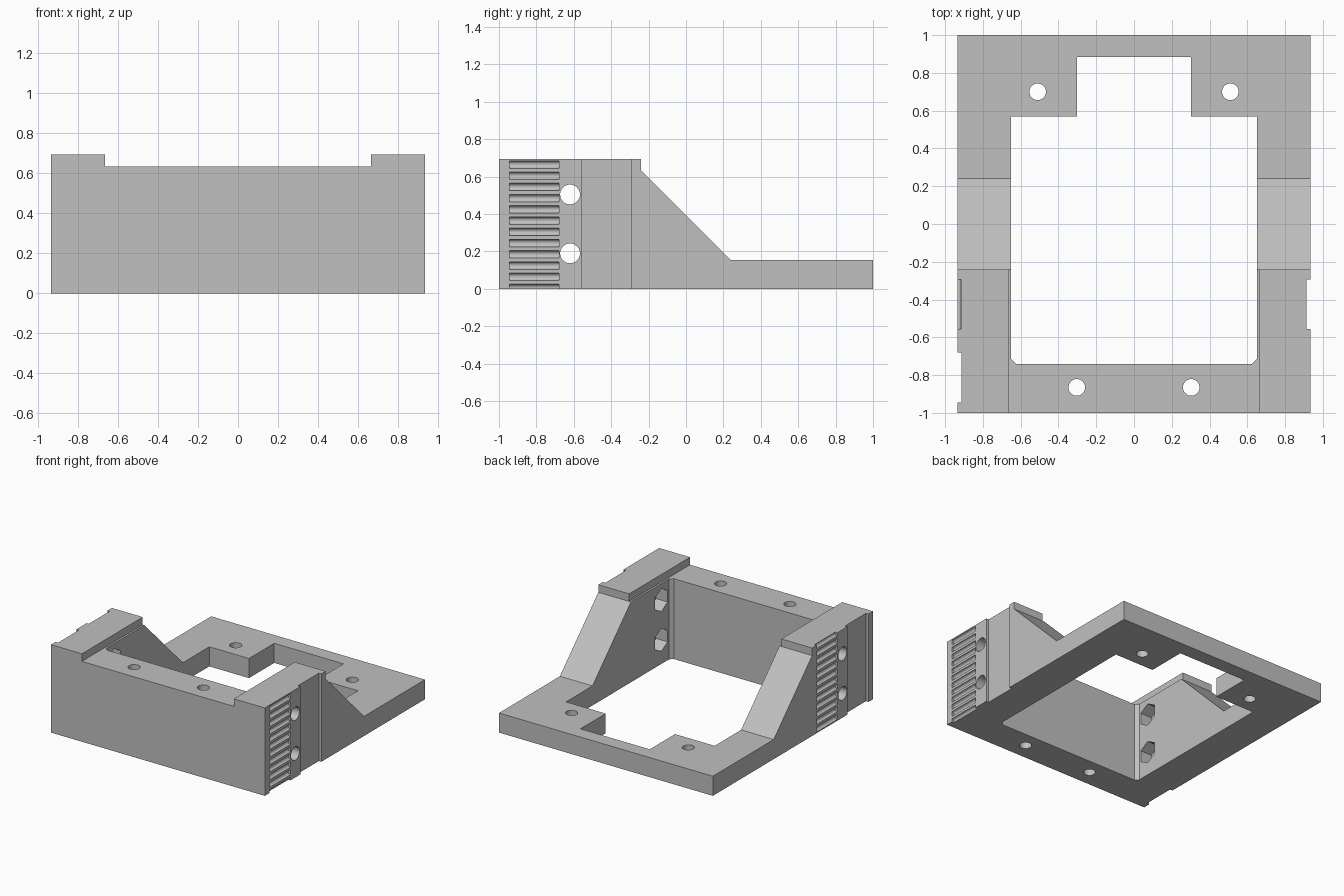
import bpy, bmesh, math
from mathutils import Vector, Matrix

cube = bpy.data.objects.get("Cube")
if cube:
    bpy.data.objects.remove(cube, do_unlink=True)

grey = bpy.data.materials.new("plain grey")
grey.use_nodes = True
GREY = (0.53, 0.53, 0.53, 1)
grey.diffuse_color = GREY
grey.node_tree.nodes["Principled BSDF"].inputs["Base Color"].default_value = GREY


def prism(name, points, depth):
    """Extrude a closed loop of 3D points along the depth vector."""
    bm = bmesh.new()
    face = bm.faces.new([bm.verts.new(p) for p in points])
    grown = bmesh.ops.extrude_face_region(bm, geom=[face], use_keep_orig=True)
    moved = [v for v in grown["geom"] if isinstance(v, bmesh.types.BMVert)]
    bmesh.ops.translate(bm, verts=moved, vec=Vector(depth))
    bmesh.ops.recalc_face_normals(bm, faces=bm.faces)
    mesh = bpy.data.meshes.new(name)
    bm.to_mesh(mesh)
    bm.free()
    mesh.materials.append(grey)
    obj = bpy.data.objects.new(name, mesh)
    bpy.context.collection.objects.link(obj)
    return obj


def box(name, x0, x1, y0, y1, z0, z1):
    return prism(name, [(x0, y0, z0), (x1, y0, z0), (x1, y1, z0), (x0, y1, z0)], (0, 0, z1 - z0))


def rod(name, centre, axis, radius, length, sides=32, turn=0.0):
    """Regular prism centred on a point and running along an axis."""
    axis = Vector(axis)
    rot = axis.to_track_quat("Z", "Y").to_matrix()
    start = Vector(centre) - axis * length / 2
    ring = [start + rot @ (Matrix.Rotation(turn + math.tau * i / sides, 3, "Z") @ Vector((radius, 0, 0)))
            for i in range(sides)]
    return prism(name, ring, axis * length)


W, H, LOW, BASE = 0.935, 0.695, 0.635, 0.155

# Body: side profile across the full width
profile = [(-1, 0), (1, 0), (1, BASE), (0.24, BASE), (-0.24, LOW), (-0.24, H), (-1, H)]
body = prism("bracket_body", [(-W, y, z) for y, z in profile], (2 * W, 0, 0))
cutters = []

# Central opening with rear notch and chamfered front corners
half = [(0.625, -0.74), (0.65, -0.715), (0.65, 0.57), (0.303, 0.57), (0.303, 0.885)]
outline = half + [(-x, y) for x, y in reversed(half)]
cutters.append(prism("opening_cutter", [(x, y, -0.2) for x, y in outline], (0, 0, 1.2)))

# Lowered top of the front wall
cutters.append(box("step_cutter", -0.665, 0.665, -1.2, 0.1, LOW, 1))

# Vertical screw holes
for s in (-1, 1):
    for x, y in ((0.51, 0.70), (0.303, -0.865)):
        cutters.append(rod("screw_hole_cutter", (s * x, y, 0.3), (0, 0, 1), 0.044, 1.2))

# Sideways clamp holes with hexagonal nut pockets inside
for s in (-1, 1):
    for z in (0.19, 0.505):
        cutters.append(rod("clamp_hole_cutter", (s * 0.8, -0.62, z), (1, 0, 0), 0.053, 0.6))
        cutters.append(rod("nut_pocket_cutter", (s * 0.65, -0.62, z), (1, 0, 0), 0.09, 0.2, 6, math.pi / 2))

# Shallow belt recess on each side, and rows of rounded tooth grooves
FRONT, REAR = (-0.945, -0.68), (-0.555, -0.295)
for s, recess, teeth, first in ((1, REAR, FRONT, 0.005), (-1, FRONT, REAR, 0.03)):
    x0, x1 = sorted((s * (W - 0.022), s * 1.1))
    cutters.append(box("belt_recess_cutter", x0, x1, *recess, -0.2, 1))
    for i in range(12):
        cutters.append(rod("tooth_groove_cutter", (s * W, sum(teeth) / 2, first + i * 0.06),
                           (0, 1, 0), 0.02, teeth[1] - teeth[0], 16))

# Cut everything out of the body
bpy.ops.object.select_all(action="DESELECT")
bpy.context.view_layer.objects.active = body
body.select_set(True)
for cutter in cutters:
    cutter.hide_render = True
    mod = body.modifiers.new("cut", "BOOLEAN")
    mod.operation = "DIFFERENCE"
    mod.solver = "EXACT"
    mod.object = cutter
    bpy.ops.object.modifier_apply(modifier=mod.name)
    bpy.data.objects.remove(cutter, do_unlink=True)

bpy.ops.object.shade_smooth_by_angle(angle=math.radians(30))
